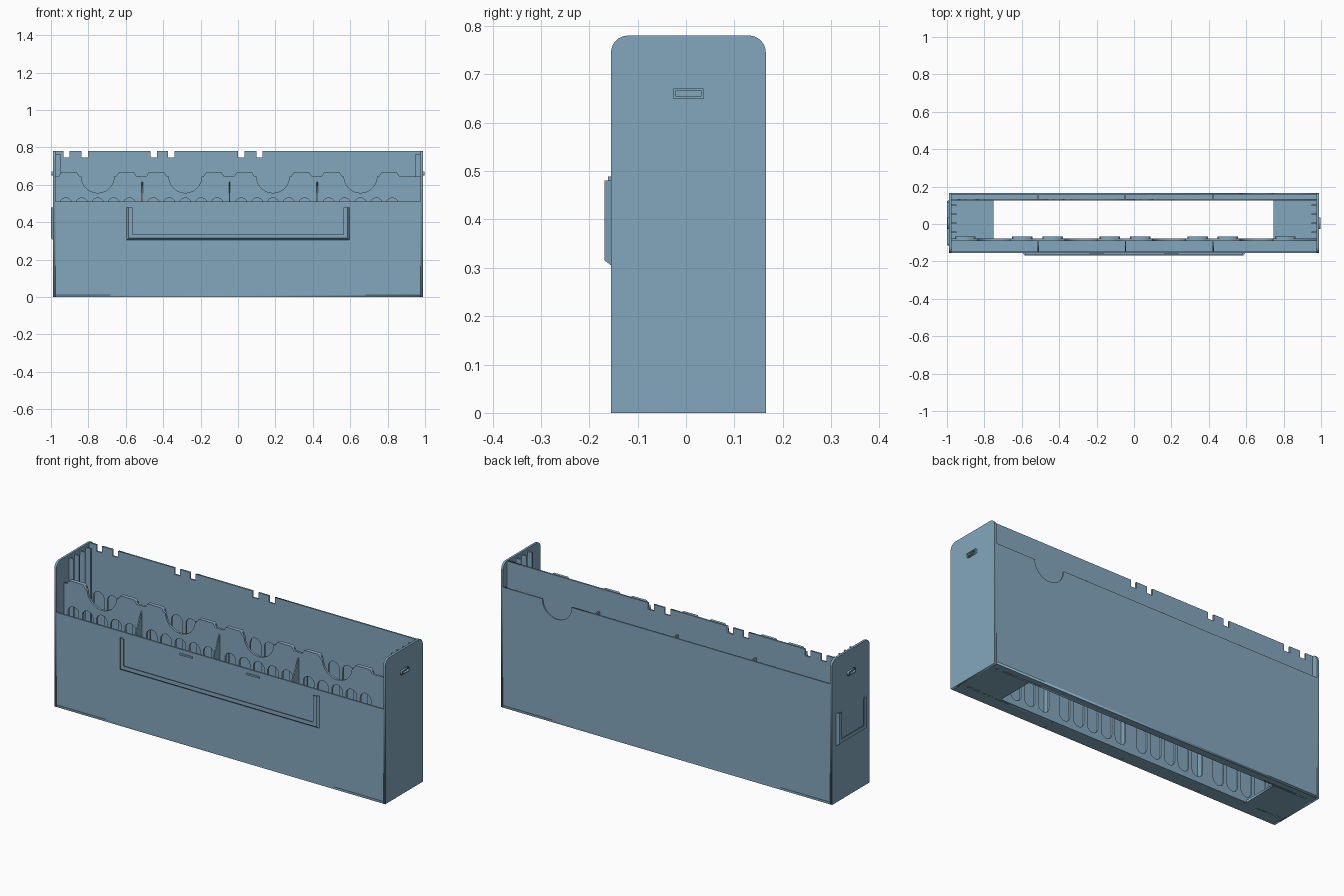
import bpy, bmesh, math
from mathutils import Matrix, Vector

cube = bpy.data.objects.get("Cube")
if cube:
    bpy.data.objects.remove(cube, do_unlink=True)

mat = bpy.data.materials.new("dusty_blue")
mat.use_nodes = True
BLUE = (0.23, 0.39, 0.51, 1)
mat.diffuse_color = BLUE
mat.node_tree.nodes["Principled BSDF"].inputs["Base Color"].default_value = BLUE

# Axes for flat sheets: drawn in x-y, x-z or y-z
FLAT = Matrix.Identity(4)
FRONT = Matrix.Rotation(math.pi / 2, 4, 'X')
SIDE = Matrix.Rotation(math.pi / 2, 4, 'Z') @ FRONT


def finish(name, bm):
    bmesh.ops.remove_doubles(bm, verts=bm.verts, dist=1e-5)
    bmesh.ops.recalc_face_normals(bm, faces=bm.faces)
    mesh = bpy.data.meshes.new(name)
    bm.to_mesh(mesh)
    bm.free()
    mesh.materials.append(mat)
    obj = bpy.data.objects.new(name, mesh)
    bpy.context.collection.objects.link(obj)
    return obj


def sheet(name, loops, axes, lo, hi):
    """Extrude an outline (first loop) with holes (other loops) from lo to hi."""
    curve = bpy.data.curves.new(name + "_outline", 'CURVE')
    curve.dimensions = '2D'
    curve.fill_mode = 'BOTH'
    curve.extrude = (hi - lo) / 2
    for loop in loops:
        s = curve.splines.new('POLY')
        s.points.add(len(loop) - 1)
        for p, (a, b) in zip(s.points, loop):
            p.co = (a, b, 0, 1)
        s.use_cyclic_u = True
    tmp = bpy.data.objects.new(name + "_tmp", curve)
    bpy.context.collection.objects.link(tmp)
    dg = bpy.context.evaluated_depsgraph_get()
    mesh = bpy.data.meshes.new_from_object(tmp.evaluated_get(dg))
    bm = bmesh.new()
    bm.from_mesh(mesh)
    mid = (lo + hi) / 2
    normal = {id(FLAT): (0, 0, 1), id(FRONT): (0, 1, 0), id(SIDE): (1, 0, 0)}[id(axes)]
    bm.transform(Matrix.Translation(Vector(normal) * mid) @ axes)
    bpy.data.objects.remove(tmp, do_unlink=True)
    bpy.data.curves.remove(curve)
    bpy.data.meshes.remove(mesh)
    return finish(name, bm)


def rect(a0, a1, b0, b1):
    return [(a0, b0), (a1, b0), (a1, b1), (a0, b1)]


def box(name, x0, x1, y0, y1, z0, z1):
    bm = bmesh.new()
    bmesh.ops.create_cube(bm, size=1)
    for v in bm.verts:
        v.co = (x1 if v.co.x > 0 else x0, y1 if v.co.y > 0 else y0, z1 if v.co.z > 0 else z0)
    return finish(name, bm)


def arc(a, b, r, start, end, n=16):
    return [(a + r * math.cos(math.radians(start + (end - start) * i / n)),
             b + r * math.sin(math.radians(start + (end - start) * i / n))) for i in range(n + 1)]


def slot(x):
    r = 0.032
    return arc(x, 0.53 - r, r, 0, 180) + arc(x, 0.03 + r, r, 180, 360)


E = 0.988             # outer half length
I = E - 0.012         # inner half length
YF, YB = -0.155, 0.165
TOP = 0.78
BAYS = [-0.75, -0.282, 0.187, 0.655]
DIVIDERS = [-0.512, -0.046, 0.424]
slots = [slot(c + k * 0.085) for c in BAYS for k in range(-2, 3)]

# Floor with the long opening
sheet("floor", [rect(-I, I, YF, YB), rect(-0.75, 0.745, -0.078, 0.125)], FLAT, 0, 0.012)

# Rounded end plates
end = ([(YF, 0), (YB, 0)] + arc(YB - 0.035, TOP - 0.035, 0.035, 0, 90, 8)
       + arc(YF + 0.035, TOP - 0.035, 0.035, 90, 180, 8))
sheet("left_end", [end], SIDE, I, E)
sheet("right_end", [end], SIDE, -E, -I)

# Outer front wall
box("front_wall", -I, I, YF, YF + 0.009, 0, 0.51)

# Inner front wall: finger scoops, raised tabs and round-ended slots
RIM = 0.645


def tab(x):
    return [(x + 0.055, RIM), (x + 0.042, 0.665), (x - 0.042, 0.665), (x - 0.055, RIM)]


outline = [(-I, 0), (I, 0), (I, RIM)]
for c in reversed(BAYS):
    outline += tab(c + 0.153) + arc(c, RIM, 0.088, 0, -180, 24) + tab(c - 0.153)
outline.append((-I, RIM))
sheet("inner_front_wall", [outline] + slots, FRONT, -0.09, -0.078)
for c in BAYS:
    for side in (-0.153, 0.153):
        sheet("tab_lip", [tab(c + side)], FRONT, -0.079, -0.068)

# Inner back wall with pairs of top notches
outline = [(-I, 0), (I, 0), (I, TOP)]
for x in (0.115, 0.017, -0.357, -0.45, -0.82, -0.917):
    outline += [(x + 0.017, TOP), (x + 0.017, 0.745), (x - 0.017, 0.745), (x - 0.017, TOP)]
outline.append((-I, TOP))
sheet("inner_back_wall", [outline] + slots, FRONT, 0.125, 0.134)

# Outer back wall with one finger scoop
outline = ([(-I, 0), (I, 0), (I, 0.65)] + arc(BAYS[3], 0.65, 0.088, 0, -180, 24)
           + [(-I, 0.65)])
sheet("outer_back_wall", [outline], FRONT, 0.157, YB)

# Pocket dividers, front ones sloping
for x in DIVIDERS:
    sheet("front_divider", [[(-0.148, 0), (-0.088, 0), (-0.088, 0.62), (-0.148, 0.51)]],
          SIDE, x - 0.003, x + 0.003)
    box("back_divider", x - 0.004, x + 0.004, 0.132, 0.159, 0, 0.656)

# Guide ribs inside both ends
for s in (-1, 1):
    for y in (-0.045, 0.003, 0.051, 0.099):
        x0, x1 = sorted((s * I, s * 0.948))
        box("guide_rib", x0, x1, y - 0.004, y + 0.004, 0.01, 0.765)


# Label holders: a lipped rail swept around a U
def holder(name, half, matrix):
    rail = [(0, 0), (0.01, 0.013), (0.03, 0.013), (0.03, 0.009), (0.014, 0.009), (0.014, 0)]
    z0, z1 = 0.305, 0.48
    bm = bmesh.new()
    rings = []
    for sx, low in ((-1, 0), (-1, 1), (1, 1), (1, 0)):
        rings.append([bm.verts.new((sx * (half - d), -out, z0 + d if low else z1))
                      for d, out in rail])
    n = len(rail)
    for a, b in zip(rings, rings[1:]):
        for i in range(n):
            j = (i + 1) % n
            bm.faces.new((a[i], a[j], b[j], b[i]))
    bm.faces.new(rings[0])
    bm.faces.new(rings[-1])
    bm.transform(matrix)
    finish(name, bm)


holder("front_label_holder", 0.595, Matrix.Translation((0, YF, 0)))
holder("end_label_holder", 0.125,
       Matrix.Translation((-E, 0.005, 0)) @ Matrix.Rotation(-math.pi / 2, 4, 'Z'))

# Small clips above the front label holder
for x in (-0.2, 0.2):
    box("label_clip", x - 0.037, x + 0.037, YF - 0.006, YF + 0.001, 0.48, 0.489)

# Hollow catches on the ends
for s in (-1, 1):
    lo, hi = sorted((s * (E - 0.001), s * (E + 0.01)))
    sheet("end_catch", [rect(-0.026, 0.036, 0.649, 0.671), rect(-0.021, 0.031, 0.654, 0.666)],
          SIDE, lo, hi)
